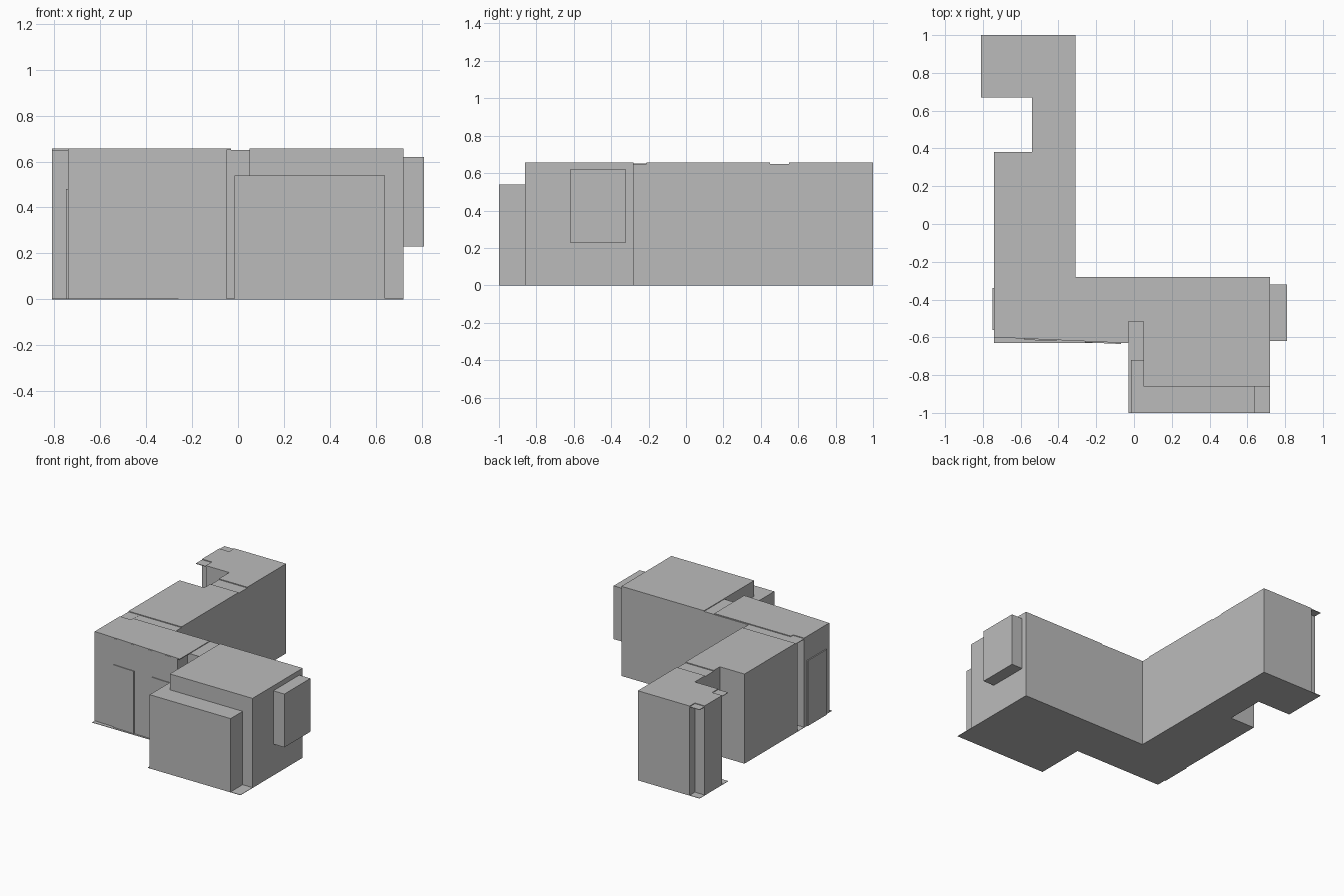
import bpy, bmesh

mat = bpy.data.materials.new("plain_grey")
mat.diffuse_color = (0.5, 0.5, 0.5, 1)

WALL, ROOF = 0.65, 0.656


def prism(name, pts, z0, z1):
    """Extrude a floor-plan outline from z0 to z1."""
    bm = bmesh.new()
    base = bm.faces.new([bm.verts.new((x, y, z0)) for x, y in pts])
    top = bmesh.ops.extrude_face_region(bm, geom=[base])["geom"]
    for v in top:
        if isinstance(v, bmesh.types.BMVert):
            v.co.z = z1
    bmesh.ops.recalc_face_normals(bm, faces=bm.faces)
    me = bpy.data.meshes.new(name)
    bm.to_mesh(me)
    bm.free()
    me.materials.append(mat)
    ob = bpy.data.objects.new(name, me)
    bpy.context.collection.objects.link(ob)
    return ob


def box(name, x0, x1, y0, y1, z0, z1):
    return prism(name, [(x0, y0), (x1, y0), (x1, y1), (x0, y1)], z0, z1)


def front_y(x):
    """Slightly skewed front wall line of the left room."""
    return -0.6 - 0.03 * (x + 0.74) / 0.69


# floor slab under the whole plan
prism("floor", [(-0.74, -0.63), (-0.03, -0.63), (-0.03, -1), (0.72, -1), (0.72, -0.28),
                (-0.31, -0.28), (-0.31, 1), (-0.81, 1), (-0.81, 0.67), (-0.54, 0.67),
                (-0.54, 0.38), (-0.74, 0.38)], 0, 0.003)

# walls of the whole plan, with recesses between the rooms
prism("walls", [(-0.74, -0.6), (-0.05, -0.63), (-0.05, -0.51), (0.05, -0.51), (0.05, -0.86),
                (0.72, -0.86), (0.72, -0.28), (-0.31, -0.28), (-0.31, 1), (-0.73, 1),
                (-0.73, 0.94), (-0.81, 0.94), (-0.81, 0.74), (-0.73, 0.74), (-0.73, 0.67),
                (-0.54, 0.67), (-0.54, 0.38), (-0.74, 0.38), (-0.74, -0.23), (-0.65, -0.23),
                (-0.65, -0.31), (-0.74, -0.31)], 0.002, WALL)

# raised roof plates, one per room
box("main_room_roof", 0.05, 0.72, -0.86, -0.28, WALL, ROOF)
prism("left_room_roof", [(-0.74, -0.6), (-0.03, -0.63), (-0.03, -0.285), (-0.65, -0.285),
                         (-0.65, -0.31), (-0.74, -0.31)], WALL, ROOF)
prism("middle_room_roof", [(-0.74, -0.21), (-0.31, -0.21), (-0.31, 0.45), (-0.54, 0.45),
                           (-0.54, 0.38), (-0.74, 0.38)], WALL, ROOF)
prism("end_room_roof", [(-0.54, 0.55), (-0.31, 0.55), (-0.31, 1), (-0.73, 1), (-0.73, 0.94),
                        (-0.81, 0.94), (-0.81, 0.74), (-0.73, 0.74), (-0.73, 0.67),
                        (-0.54, 0.67)], WALL, ROOF)

# thin lower roof plates bridging the recesses
for name, r in {"recess_roof": (-0.74, -0.65, -0.31, -0.21),
                "corner_roof_back": (-0.81, -0.73, 0.94, 1.0),
                "corner_roof_front": (-0.81, -0.73, 0.67, 0.74),
                "corridor_roof": (-0.03, 0.05, -0.515, -0.28)}.items():
    box(name, *r, WALL - 0.003, WALL + 0.001)

# projecting boxes: front bay and raised side bay
box("front_bay", -0.015, 0.64, -1, -0.72, 0.002, 0.54)
box("side_bay", 0.70, 0.81, -0.62, -0.32, 0.23, 0.62)

# door plates on the front and left walls
for i, (a, b) in enumerate([(-0.58, -0.41), (-0.26, -0.07)]):
    prism(f"front_door_{i + 1}", [(a, front_y(a) - 0.006), (b, front_y(b) - 0.006),
                                  (b, front_y(b) + 0.002), (a, front_y(a) + 0.002)], 0.002, 0.46)
box("left_door", -0.748, -0.739, -0.56, -0.34, 0.002, 0.48)
